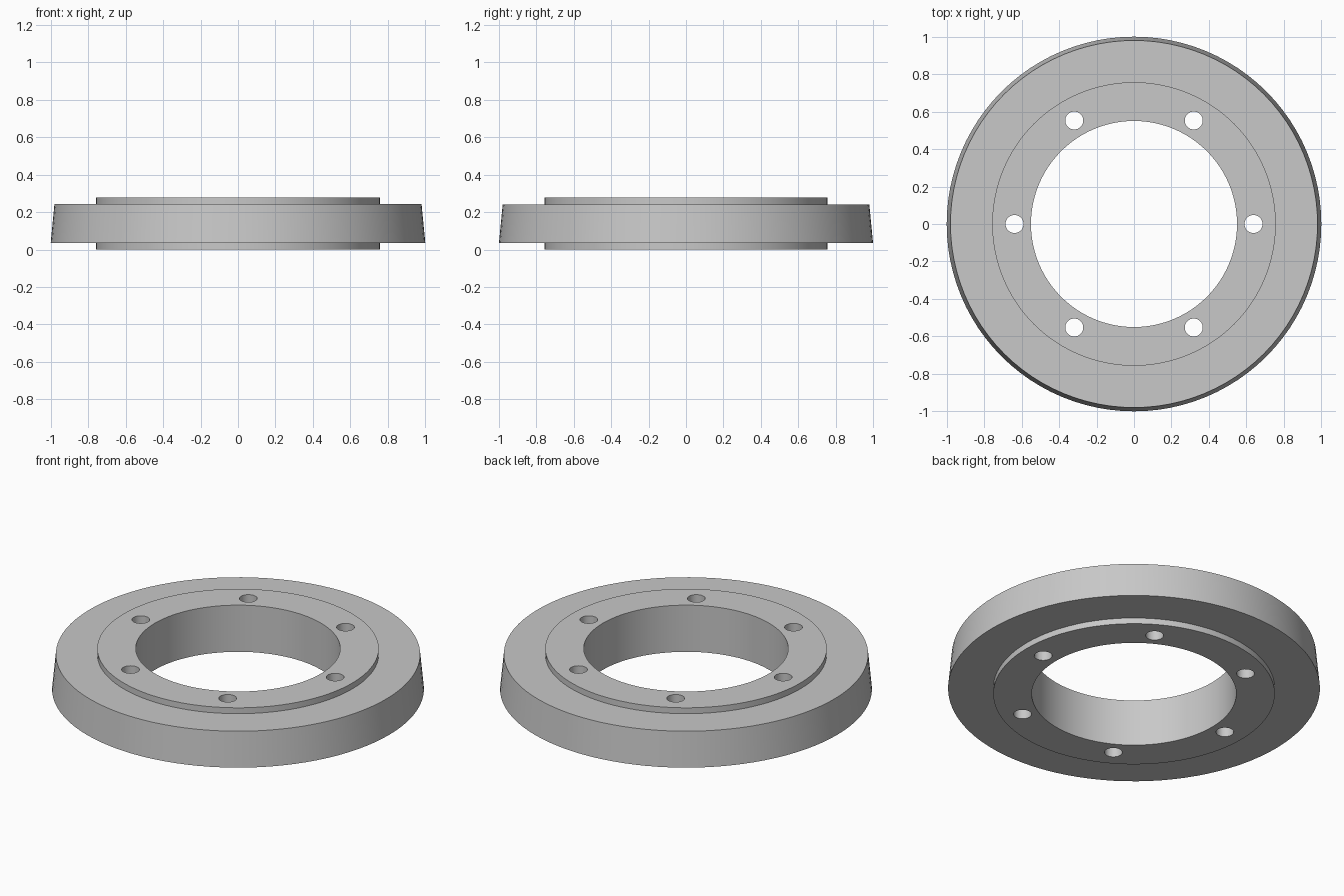
import bpy
import bmesh
from math import cos, sin, pi, tau

SEGMENTS = 96
HOLES = 6

if "Cube" in bpy.data.objects:
    bpy.data.objects.remove(bpy.data.objects["Cube"], do_unlink=True)

grey = bpy.data.materials.new("plain grey")
grey.use_nodes = True
colour = (0.58, 0.58, 0.58, 1)
grey.diffuse_color = colour
grey.node_tree.nodes["Principled BSDF"].inputs["Base Color"].default_value = colour


def add_object(name, bm):
    bmesh.ops.recalc_face_normals(bm, faces=bm.faces)
    mesh = bpy.data.meshes.new(name)
    bm.to_mesh(mesh)
    bm.free()
    mesh.materials.append(grey)
    obj = bpy.data.objects.new(name, mesh)
    bpy.context.collection.objects.link(obj)
    return obj


def lathe(name, profile):
    """Revolve a closed (radius, height) profile around z."""
    bm = bmesh.new()
    rings = [[bm.verts.new((r * cos(tau * i / SEGMENTS), r * sin(tau * i / SEGMENTS), z))
              for i in range(SEGMENTS)] for r, z in profile]
    for a, b in zip(rings, rings[1:] + rings[:1]):
        for i in range(SEGMENTS):
            j = (i + 1) % SEGMENTS
            bm.faces.new((a[i], a[j], b[j], b[i]))
    return add_object(name, bm)


# Tapered outer ring with a raised hub on both sides and an open bore
ring = lathe("flange_ring", [
    (0.55, 0), (0.757, 0), (0.757, 0.035), (1, 0.035),
    (0.98, 0.242), (0.757, 0.242), (0.757, 0.277), (0.55, 0.277)])

# Bolt holes, evenly spaced around the hub
bm = bmesh.new()
for k in range(HOLES):
    made = bmesh.ops.create_cone(bm, cap_ends=True, segments=32,
                                 radius1=0.048, radius2=0.048, depth=1)
    angle = k * tau / HOLES
    bmesh.ops.translate(bm, verts=made["verts"],
                        vec=(0.638 * cos(angle), 0.638 * sin(angle), 0))
cutter = add_object("bolt_hole_cutter", bm)
cutter.hide_render = True

cut = ring.modifiers.new("bolt_holes", 'BOOLEAN')
cut.operation = 'DIFFERENCE'
cut.solver = 'EXACT'
cut.object = cutter
bpy.context.view_layer.objects.active = ring
ring.select_set(True)
bpy.ops.object.modifier_apply(modifier=cut.name)
bpy.data.objects.remove(cutter, do_unlink=True)

# Soft curved walls, crisp rims
bpy.ops.object.shade_smooth_by_angle(angle=pi / 6)
